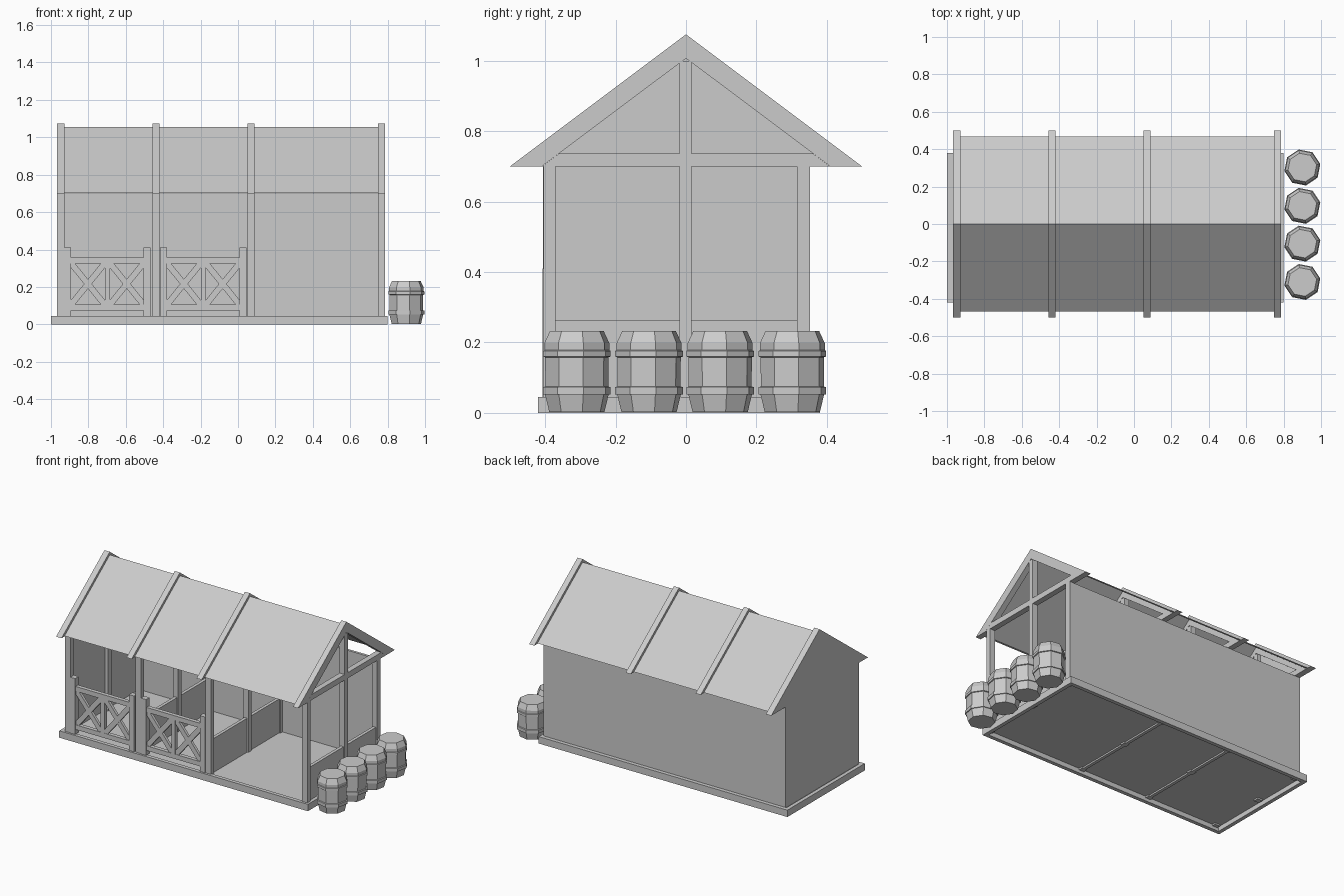
import bpy, bmesh, math

if "Cube" in bpy.data.objects:
    bpy.data.objects.remove(bpy.data.objects["Cube"])

grey = bpy.data.materials.new("plain grey")
grey.diffuse_color = (0.6, 0.6, 0.6, 1)
grey.use_nodes = True
grey.node_tree.nodes["Principled BSDF"].inputs["Base Color"].default_value = grey.diffuse_color


def finish(name, bm):
    bmesh.ops.recalc_face_normals(bm, faces=bm.faces)
    me = bpy.data.meshes.new(name)
    bm.to_mesh(me)
    bm.free()
    me.materials.append(grey)
    ob = bpy.data.objects.new(name, me)
    bpy.context.collection.objects.link(ob)
    return ob


def prism(name, pts, a, b, axis="x"):
    """Extrude a flat outline from a to b: (y, z) along x, or (x, z) along y."""
    bm = bmesh.new()
    place = (lambda p, d: (d, p[0], p[1])) if axis == "x" else (lambda p, d: (p[0], d, p[1]))
    r0 = [bm.verts.new(place(p, a)) for p in pts]
    r1 = [bm.verts.new(place(p, b)) for p in pts]
    bm.faces.new(r0)
    bm.faces.new(r1)
    n = len(pts)
    for i in range(n):
        bm.faces.new((r0[i], r0[(i + 1) % n], r1[(i + 1) % n], r1[i]))
    return finish(name, bm)


def box(name, x0, x1, y0, y1, z0, z1):
    return prism(name, [(y0, z0), (y1, z0), (y1, z1), (y0, z1)], x0, x1)


# Base: rim and recessed floor
box("base_front", -1, 0.8, -0.42, -0.395, 0, 0.045)
box("base_back", -1, 0.8, 0.355, 0.38, 0, 0.045)
box("base_left", -1, -0.975, -0.395, 0.355, 0, 0.045)
box("base_right", 0.775, 0.8, -0.395, 0.355, 0, 0.045)
box("floor", -0.975, 0.775, -0.395, 0.355, 0.03, 0.04)

# Four frames: posts, tie beam, king post and rafters
W = 0.037
for i, x in enumerate((-0.965, -0.457, 0.05, 0.748)):
    for part, y0, y1, top in (("front_post", -0.405, -0.37, 0.70),
                              ("middle_post", -0.018, 0.016, 1.0),
                              ("back_post", 0.315, 0.35, 0.70)):
        box(f"{part}_{i}", x, x + W, y0, y1, 0.02, top)
    prism(f"tie_beam_{i}", [(-0.41, 0.7), (0.41, 0.7), (0.36, 0.737), (-0.36, 0.737)], x, x + W)
    for side, s in (("front", -1), ("back", 1)):
        prism(f"{side}_rafter_{i}", [(0, 1.075), (0.5 * s, 0.7), (0.41 * s, 0.7), (0, 1.007)], x, x + W)

# Roof slopes
for side, s in (("front", -1), ("back", 1)):
    prism(f"{side}_roof", [(0, 1.055), (0.468 * s, 0.703), (0.455 * s, 0.703), (0, 1.045)], -0.96, 0.78)

# Closed walls: back and left gable end
box("back_wall", -0.966, 0.784, 0.335, 0.352, 0.03, 0.70)
prism("left_wall", [(-0.406, 0.03), (0.352, 0.03), (0.352, 0.70), (0.5, 0.70),
                    (0, 1.075), (-0.5, 0.70), (-0.406, 0.70)], -0.967, -0.95)

# Low stall partitions
for i, x in enumerate((-0.449, 0.058, 0.756)):
    box(f"partition_{i}", x, x + 0.021, -0.37, 0.335, 0.02, 0.262)

# Stall gates with crossed braces
for i, x in enumerate((-0.93, -0.417)):
    L, R, P = x, x + 0.463, 0.037
    mid = (L + R) / 2
    box(f"gate_left_post_{i}", L, L + P, -0.408, -0.372, 0.045, 0.41)
    box(f"gate_right_post_{i}", R - P, R, -0.408, -0.372, 0.045, 0.41)
    for rail, z in (("bottom", 0.075), ("top", 0.326)):
        box(f"gate_{rail}_rail_{i}", L + P, R - P, -0.403, -0.377, z, z + 0.031)
    box(f"gate_stile_{i}", mid - 0.013, mid + 0.013, -0.403, -0.377, 0.106, 0.326)
    for j, (a, b) in enumerate(((L + P, mid - 0.013), (mid + 0.013, R - P))):
        for k, (p, q) in enumerate(((a, b), (b, a))):
            w = 0.022 if q > p else -0.022
            prism(f"gate_brace_{i}_{j}_{k}",
                  [(p, 0.106), (p + w, 0.106), (q, 0.302), (q, 0.326), (q - w, 0.326), (p, 0.130)],
                  -0.400 + k * 0.001, -0.380 - k * 0.001, "y")

# Faceted barrels with two hoops
PROFILE = [(0.080, 0.003), (0.092, 0.052), (0.098, 0.052), (0.098, 0.073), (0.091, 0.075),
           (0.092, 0.158), (0.098, 0.160), (0.098, 0.176), (0.094, 0.178), (0.094, 0.198), (0.078, 0.232)]
for i, y in enumerate((-0.31, -0.105, 0.097, 0.302)):
    bm = bmesh.new()
    n, rings = 8, []
    for r, z in PROFILE:
        rings.append([bm.verts.new((0.9 + r * math.cos((k + 0.25) * math.tau / n),
                                    y + r * math.sin((k + 0.25) * math.tau / n), z)) for k in range(n)])
    for lo, hi in zip(rings, rings[1:]):
        for k in range(n):
            bm.faces.new((lo[k], lo[(k + 1) % n], hi[(k + 1) % n], hi[k]))
    bm.faces.new(rings[0])
    bm.faces.new(rings[-1])
    finish(f"barrel_{i}", bm)
